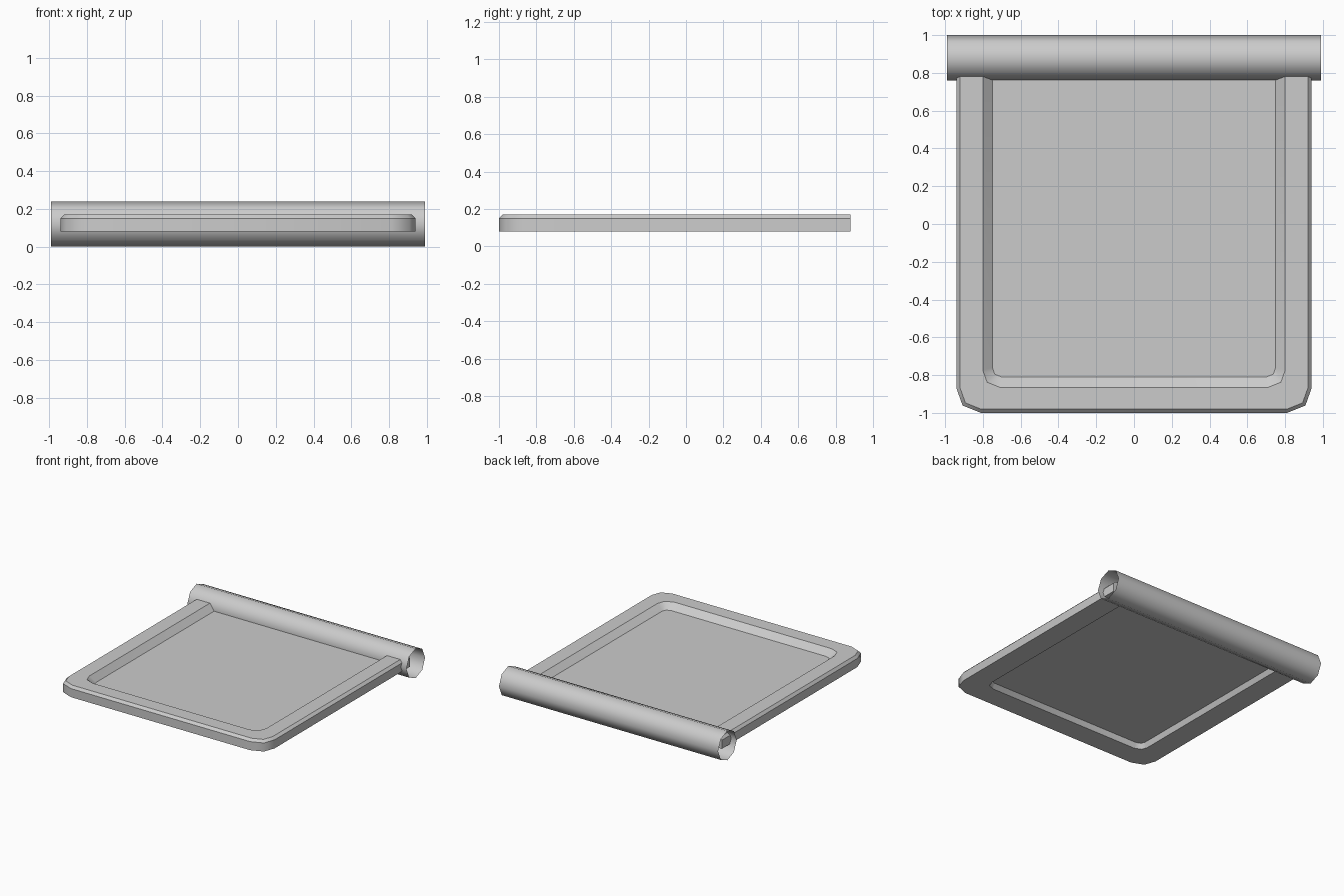
import bpy, bmesh, math

cube = bpy.data.objects.get("Cube")
if cube:
    bpy.data.objects.remove(cube, do_unlink=True)

grey = bpy.data.materials.new("plain_grey")
grey.use_nodes = True
GREY = (0.6, 0.6, 0.6, 1)
grey.diffuse_color = GREY
grey.node_tree.nodes["Principled BSDF"].inputs["Base Color"].default_value = GREY


def make_object(name, bm):
    mesh = bpy.data.meshes.new(name)
    bm.to_mesh(mesh)
    bm.free()
    mesh.materials.append(grey)
    obj = bpy.data.objects.new(name, mesh)
    bpy.context.collection.objects.link(obj)
    return obj


# Dished plate: U-shaped outlines, joined from the underside round to the top
BACK = 0.88


def outline(bm, half, front, corner, z):
    side = [(half, BACK), (half, front + corner),
            (half - 0.25 * corner, front + 0.3 * corner), (half - corner, front)]
    path = [(-x, y) for x, y in side] + side[::-1]
    return [bm.verts.new((x, y, z)) for x, y in path]


bm = bmesh.new()
rings = [outline(bm, *r) for r in (
    (0.74, -0.80, 0.05, 0.12),      # underside panel
    (0.76, -0.82, 0.07, 0.08),      # underside opening
    (0.94, -1.00, 0.13, 0.08),      # outer foot
    (0.94, -1.00, 0.13, 0.15),      # outer wall
    (0.92, -0.98, 0.11, 0.17),      # bevelled rim
    (0.80, -0.865, 0.09, 0.17),     # top opening
    (0.75, -0.81, 0.05, 0.125))]    # top panel
for a, b in zip(rings, rings[1:]):
    for i in range(len(a) - 1):
        bm.faces.new((a[i], a[i + 1], b[i + 1], b[i]))
bm.faces.new(rings[0])
bm.faces.new(rings[-1])

# Back end: one cap for each rim arm and a strip for the panel
for end in (0, -1):
    bm.faces.new([ring[end] for ring in rings])
low, high = rings[0], rings[-1]
bm.faces.new((low[0], low[-1], high[-1], high[0]))
bmesh.ops.recalc_face_normals(bm, faces=bm.faces)
for f in bm.faces:
    f.smooth = True
for ring in rings:
    for v, w in zip(ring, ring[1:] + ring[:1]):
        edge = bm.edges.get((v, w))
        if edge:
            edge.smooth = False
for a, b in zip(rings, rings[1:]):
    for end in (0, -1):
        bm.edges.get((a[end], b[end])).smooth = False
make_object("dished_plate", bm)

# Open octagonal tube along the back edge
bm = bmesh.new()
R, LENGTH, SIDES = 0.12, 1.98, 8
loops = []
for x in (-LENGTH / 2, LENGTH / 2):
    loops.append([bm.verts.new((x, BACK + R * math.cos(t), R + R * math.sin(t)))
                  for t in (math.tau * i / SIDES for i in range(SIDES))])
for i in range(SIDES):
    j = (i + 1) % SIDES
    face = bm.faces.new((loops[0][i], loops[0][j], loops[1][j], loops[1][i]))
    face.smooth = True
    face.normal_flip()
bm.normal_update()
if bm.faces[:][0].normal.y < 0:
    bmesh.ops.reverse_faces(bm, faces=bm.faces[:])
make_object("back_tube", bm)
